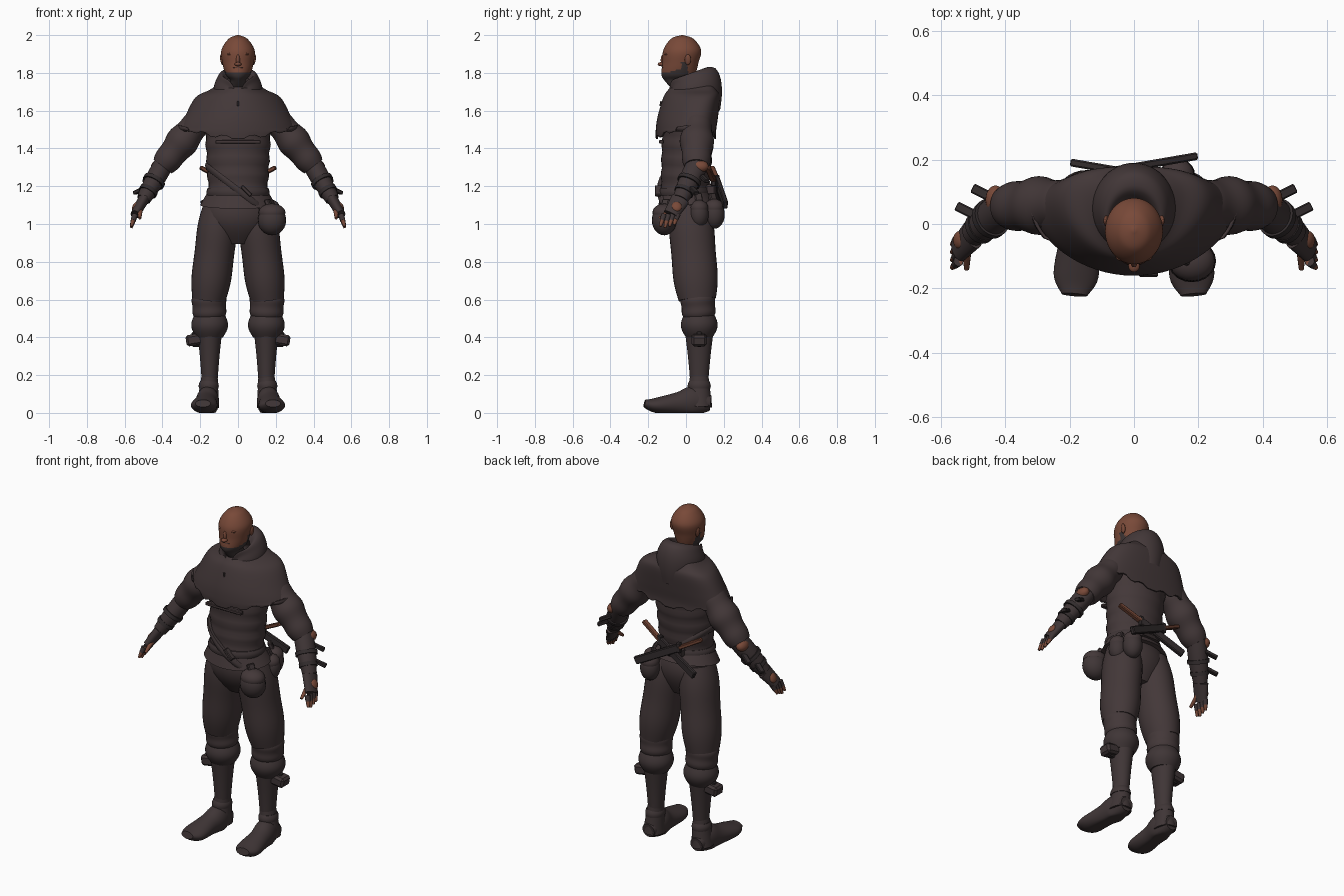
import bpy, bmesh
from math import sin, cos, pi, radians
from mathutils import Vector, Matrix

if "Cube" in bpy.data.objects:
    bpy.data.objects.remove(bpy.data.objects["Cube"])


def material(name, red, green, blue):
    mat = bpy.data.materials.new(name)
    mat.use_nodes = True
    mat.diffuse_color = (red, green, blue, 1)
    shader = mat.node_tree.nodes["Principled BSDF"]
    shader.inputs["Base Color"].default_value = (red, green, blue, 1)
    shader.inputs["Roughness"].default_value = .8
    return mat


CLOTH = material("dark_cloth", .056, .039, .04)
LEATHER = material("dark_leather", .05, .036, .037)
SKIN = material("brown_skin", .19, .067, .04)
BEARD = material("beard_grey", .045, .034, .034)
HANDLE = material("handle_brown", .17, .06, .035)
METAL = material("dark_metal", .032, .025, .026)
ACROSS, UPWARD = Vector((0, 1, 0)), Vector((0, 0, 1))


def finish(name, bm, mat, angle=50):
    bmesh.ops.recalc_face_normals(bm, faces=bm.faces)
    mesh = bpy.data.meshes.new(name)
    bm.to_mesh(mesh)
    bm.free()
    mesh.materials.append(mat)
    mesh.shade_smooth()
    mesh.set_sharp_from_angle(angle=radians(angle))
    obj = bpy.data.objects.new(name, mesh)
    bpy.context.collection.objects.link(obj)
    return obj


def smooth_path(rows, steps):
    """Catmull-Rom interpolation through rows of numbers."""
    rows = [Vector(row) for row in rows]
    last = len(rows) - 1
    path = []
    for i in range(last):
        start, end = rows[i], rows[i + 1]
        leave = (end - rows[max(i - 1, 0)]) / 2
        arrive = (rows[min(i + 2, last)] - start) / 2
        for k in range(steps):
            t = k / steps
            blend = t * t * (3 - 2 * t)
            path.append(start.lerp(end, blend) + leave * t * (1 - t) ** 2 - arrive * t * t * (1 - t))
    return path + [rows[last]]


def loft(name, rows, mat, steps=5, sides=32, ref=ACROSS, level=False, caps=True, warp=None, flip=1):
    """Rings of (x, y, z, half width, half depth), level or square to the path."""
    rings = smooth_path(rows, steps)
    centres = [Vector(ring[:3]) for ring in rings]
    last = len(rings) - 1
    bm = bmesh.new()
    loops = []
    for i, ring in enumerate(rings):
        along = UPWARD if level else centres[min(i + 1, last)] - centres[max(i - 1, 0)]
        side = ref.cross(along).normalized()
        front = along.cross(side).normalized()
        loop = []
        for k in range(sides):
            angle = 2 * pi * k / sides
            co = centres[i] + side * ring[3] * cos(angle) + front * ring[4] * sin(angle)
            if warp:
                co = warp(co, angle)
            loop.append(bm.verts.new((co.x * flip, co.y, co.z)))
        loops.append(loop)
    for lower, upper in zip(loops, loops[1:]):
        for k in range(sides):
            bm.faces.new((lower[k - 1], lower[k], upper[k], upper[k - 1]))
    if caps:
        bm.faces.new(loops[0])
        bm.faces.new(loops[last])
    return finish(name, bm, mat)


def limb(name, start, end, mat, wide, narrow, depth=1, swell=0, folds=0, **options):
    """A straight tube that tapers, swells in the middle and may have cloth folds."""
    rows = []
    count = 20
    for k in range(count + 1):
        t = k / count
        radius = wide + (narrow - wide) * t + swell * sin(pi * t) + .004 * sin(pi * folds * t)
        rows.append((*Vector(start).lerp(Vector(end), t), radius, radius * depth))
    return loft(name, rows, mat, steps=1, **options)


def blob(name, centre, size, mat, flip=1, tilt=0):
    x, y, z = centre
    bm = bmesh.new()
    place = (Matrix.Translation((x * flip, y, z)) @ Matrix.Rotation(tilt * flip, 4, "Y")
             @ Matrix.Diagonal((*size, 1)))
    bmesh.ops.create_uvsphere(bm, u_segments=20, v_segments=12, radius=1, matrix=place)
    return finish(name, bm, mat)


def bar(name, start, end, wide, deep, mat, flip=1):
    """A bevelled box between two points."""
    mirror = Vector((flip, 1, 1))
    start, end = Vector(start) * mirror, Vector(end) * mirror
    along = end - start
    bm = bmesh.new()
    place = (Matrix.Translation((start + end) / 2) @ along.to_track_quat("Z", "Y").to_matrix().to_4x4()
             @ Matrix.Diagonal((wide, deep, along.length, 1)))
    bmesh.ops.create_cube(bm, size=1, matrix=place)
    bmesh.ops.bevel(bm, geom=bm.edges[:], offset=min(wide, deep) / 5, segments=1, affect="EDGES")
    return finish(name, bm, mat, angle=30)


# Head, with the beard coloured by position
head = loft("head", [(0, 0, 1.7, .06, .06), (0, -.04, 1.755, .04, .07), (0, -.04, 1.79, .065, .09),
                     (0, -.03, 1.85, .082, .095), (0, -.02, 1.92, .088, .1), (0, -.02, 1.98, .05, .06),
                     (0, -.02, 2, .005, .005)], SKIN, sides=64, steps=8, level=True)
head.data.materials.append(BEARD)
for face in head.data.polygons:
    x, y, z = face.center
    jaw = z < 1.8 + max(0, y + .1) * .3 and y < .01
    sideburn = z < 1.86 and abs(y + .01) < .016
    face.material_index = int(jaw or sideburn or z < 1.75)
blob("nose_bridge", (0, -.118, 1.868), (.011, .016, .032), SKIN)
blob("nose_tip", (0, -.13, 1.846), (.018, .02, .011), SKIN)
blob("lips", (0, -.12, 1.813), (.024, .01, .009), SKIN)
blob("moustache", (0, -.118, 1.828), (.03, .01, .004), BEARD)
for flip, side in ((1, "left"), (-1, "right")):
    blob(side + "_brow", (.034, -.1, 1.9), (.024, .016, .008), SKIN, flip, .1)
    blob(side + "_eye", (.034, -.107, 1.884), (.013, .007, .004), BEARD, flip)
    blob(side + "_ear", (.086, .01, 1.87), (.008, .017, .028), SKIN, flip, .15)


# Shoulder cape with a stepped hem, and the lowered hood
def cape_shape(co, angle):
    outward = cos(angle) ** 2
    co.y += outward * .05
    step = int(abs(cos(angle)) * 6) % 2 * .015
    co.z += (outward * .06 + step) * max(0, 1.5 - co.z) * 20
    return co


def hood_shape(co, angle):
    lift = min(1, max(0, co.z - 1.67) * 10)
    throat = max(0, -sin(angle)) ** 14
    co.z += lift * (co.y * .36 - throat * .06)
    return co


cape = loft("shoulder_cape", [(0, 0, 1.45, .31, .16), (0, 0, 1.5, .31, .16), (0, .01, 1.57, .28, .16),
                              (0, .03, 1.67, .225, .15), (0, .035, 1.71, .15, .13), (0, .04, 1.75, .09, .1)],
            CLOTH, sides=64, level=True, caps=False, warp=cape_shape)
cape.modifiers.new("thickness", "SOLIDIFY").thickness = .01
loft("hood", [(0, .05, 1.6, .11, .13), (0, .05, 1.7, .13, .14), (0, .04, 1.76, .11, .125),
              (0, .01, 1.79, .085, .1), (0, 0, 1.76, .06, .07)],
     CLOTH, sides=48, level=True, caps=False, warp=hood_shape)
bar("hood_toggle", (0, -.13, 1.65), (0, -.135, 1.625), .01, .012, LEATHER)


# Jacket, belts and trouser seat
def slant(co, angle):
    co.z -= co.x * .75
    return co


limb("jacket", (0, .02, 1.6), (0, -.01, 1.15), CLOTH, .18, .155, depth=.8, folds=11)
limb("jacket_skirt", (0, -.01, 1.18), (0, 0, 1.1), CLOTH, .155, .2, depth=.77)
limb("waist_belt", (0, -.01, 1.15), (0, -.01, 1.19), LEATHER, .165, .16, depth=.82, swell=.005)
limb("slanted_sash", (0, -.01, 1.16), (0, -.01, 1.2), LEATHER, .168, .168, depth=.83, swell=.006, warp=slant)
bar("sash_buckle", (.02, -.147, 1.2), (.07, -.147, 1.15), .035, .02, LEATHER)
bar("chest_strap", (-.12, -.13, 1.435), (.12, -.13, 1.435), .025, .02, CLOTH)
limb("trouser_seat", (0, 0, 1.15), (0, .025, .9), CLOTH, .155, .09, depth=.72, swell=.055)


def on_ground(co, angle):
    co.z = max(co.z, 0)
    return co


shoulder, elbow = Vector((.19, .06, 1.57)), Vector((.4, .055, 1.305))
wrist, knuckles = Vector((.5, -.03, 1.13)), Vector((.545, -.08, 1.05))
hip, knee, shin = Vector((.095, .02, 1.09)), Vector((.155, .06, .6)), Vector((.15, .07, .4))

for flip, side in ((1, "left"), (-1, "right")):
    # Baggy trouser leg with gathered knee, wrap and buckle
    limb(side + "_trouser_leg", hip, knee, CLOTH, .09, .088, depth=1.12, swell=.02, folds=3, flip=flip)
    limb(side + "_trouser_gather", knee + UPWARD * .03, shin + UPWARD * .1, CLOTH, .08, .075,
         swell=.015, folds=3, flip=flip)
    limb(side + "_knee_wrap", shin + UPWARD * .12, shin, LEATHER, .08, .07, swell=.022, flip=flip)
    bar(side + "_shin_buckle", shin, shin + Vector((.125, 0, -.02)), .08, .06, LEATHER, flip)
    bar(side + "_buckle_plate", (.21, .07, .43), (.21, .07, .35), .07, .03, METAL, flip)

    # Boot
    limb(side + "_boot_shaft", shin + UPWARD * .03, (.15, .07, .17), LEATHER, .066, .042, depth=1.15,
         swell=-.002, flip=flip)
    limb(side + "_boot_ankle", (.15, .07, .2), (.16, .07, .03), LEATHER, .042, .06, depth=1.15, flip=flip)
    loft(side + "_boot_foot", [(.16, .13, .05, .04, .04), (.16, .04, .06, .06, .08), (.17, -.04, .05, .06, .06),
                               (.18, -.16, .04, .07, .04), (.185, -.22, .05, .04, .02)],
         LEATHER, ref=UPWARD, warp=on_ground, flip=flip)
    limb(side + "_ankle_strap", (.155, .07, .17), (.155, .07, .13), LEATHER, .045, .052, depth=1.15,
         swell=.004, flip=flip)

    # Full sleeve, buckled bracer and the bare patch between them
    limb(side + "_sleeve", shoulder, elbow, CLOTH, .06, .06, swell=.023, folds=5, depth=1.05, flip=flip)
    limb(side + "_bracer", elbow.lerp(wrist, -.1), wrist, LEATHER, .052, .037, depth=1.1, swell=.006, flip=flip)
    blob(side + "_bare_elbow", elbow + Vector((.03, .02, 0)), (.033, .045, .03), SKIN, flip, .9)
    for name, place, radius, offset in (("upper", .4, .06, (0, .06, .02)), ("lower", .7, .05, (.02, .03, .01))):
        centre = elbow.lerp(wrist, place)
        limb(f"{side}_{name}_bracer_strap", centre, elbow.lerp(wrist, place + .1), METAL,
             radius, radius, depth=1.05, flip=flip)
        inner = centre + Vector(offset)
        bar(f"{side}_{name}_bracer_buckle", inner, inner + Vector((.06, .03, -.03)), .03, .02, METAL, flip)

    # Fingerless glove and fingers
    limb(side + "_glove", wrist, knuckles, LEATHER, .03, .024, depth=1.7, flip=flip)
    blob(side + "_back_of_hand", wrist.lerp(knuckles, .6) + Vector((.015, .01, .01)),
         (.016, .028, .03), SKIN, flip, -.5)
    for i, name in enumerate(("index", "middle", "ring", "little")):
        root = knuckles + ACROSS * (i - 1.5) * .024
        tip = root + Vector((.02, -.02, -.07 + abs(i - 1) * .008))
        limb(f"{side}_{name}_finger", root, tip, SKIN, .013, .007, swell=.002, sides=10, flip=flip)
        limb(f"{side}_{name}_glove_finger", root, root.lerp(tip, .5), LEATHER, .016, .013, sides=10, flip=flip)
    limb(side + "_thumb", wrist.lerp(knuckles, .4), (.52, -.14, 1.03), SKIN, .018, .008, sides=10, flip=flip)

# Belt pouches with flaps
for name, centre, size in (("front_pouch", (.18, -.115, 1.02), (.075, .066, .08)),
                           ("side_pouch", (.175, .07, 1.05), (.05, .05, .07)),
                           ("rear_pouch", (.135, .15, 1.05), (.055, .055, .075))):
    centre, size = Vector(centre), Vector(size)
    blob(name, centre, size, LEATHER)
    blob(name + "_flap", centre + UPWARD * size.z / 2, size * Vector((.95, .95, .6)), CLOTH)
    bar(name + "_loop", centre + UPWARD * .05, centre * Vector((.85, .9, 1)) + UPWARD * .11, .04, .025, LEATHER)

# Crossed sheathed blades behind the waist
for flip, side in ((1, "left"), (-1, "right")):
    offset = ACROSS * flip * -.01
    pommel, guard, end = (Vector(co) + offset for co in ((.2, .125, 1.3), (.07, .155, 1.23), (-.19, .2, 1.1)))
    bar(side + "_blade_handle", pommel, guard, .03, .022, HANDLE, flip)
    bar(side + "_blade_guard", guard - UPWARD * .03, guard + UPWARD * .03, .03, .025, METAL, flip)
    bar(side + "_blade_sheath", guard, end, .024, .045, METAL, flip)
bar("sheath_mount", (-.07, .13, 1.18), (.07, .13, 1.18), .06, .06, LEATHER)
